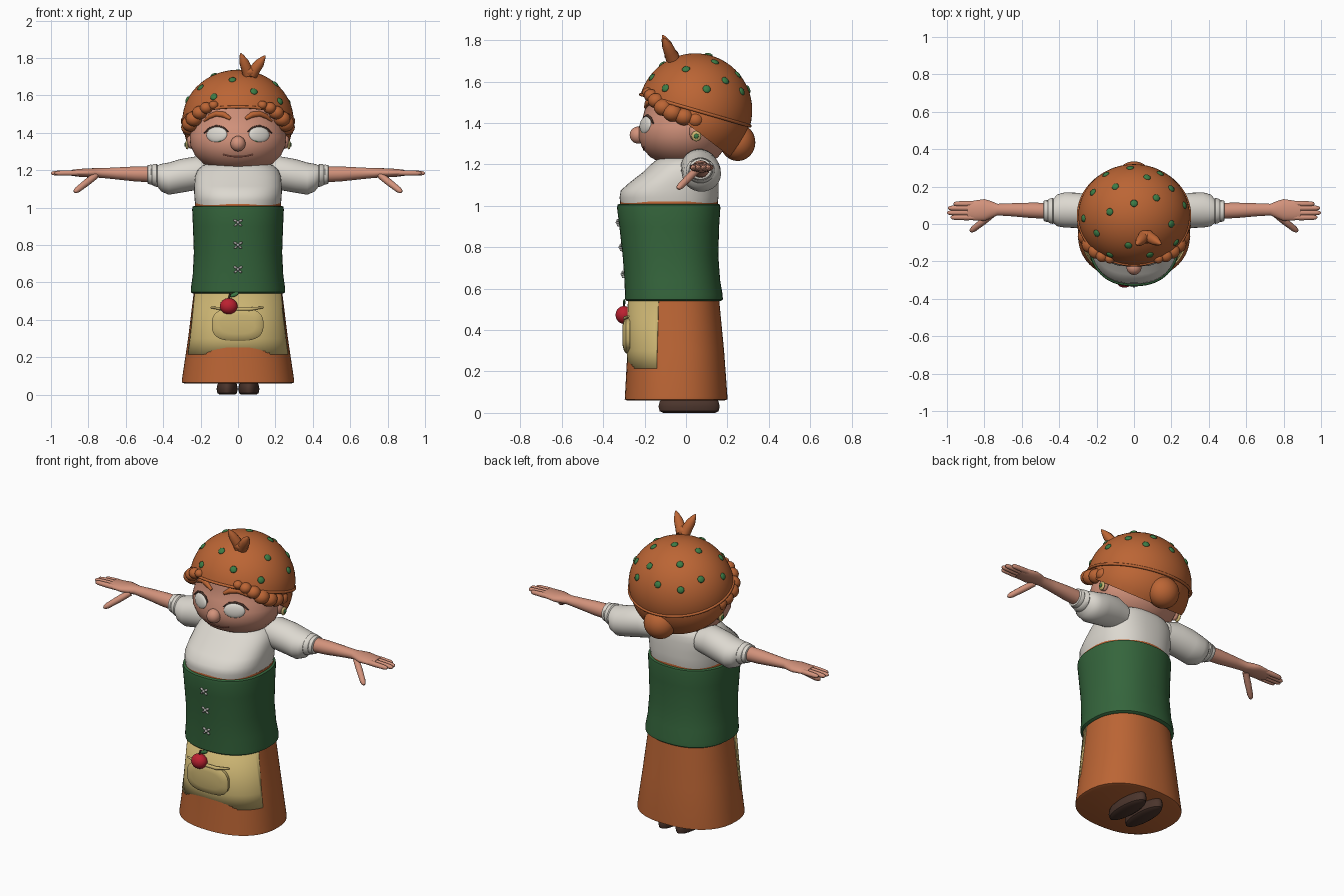
import bpy, bmesh, math
from mathutils import Vector, Matrix, Euler

cube = bpy.data.objects.get("Cube")
if cube:
    bpy.data.objects.remove(cube, do_unlink=True)


def material(name, *rgb):
    m = bpy.data.materials.new(name)
    m.use_nodes = True
    m.diffuse_color = (*rgb, 1)
    m.node_tree.nodes["Principled BSDF"].inputs["Base Color"].default_value = (*rgb, 1)
    return m


ORANGE = material("rust orange", .5, .13, .035)
GREEN = material("forest green", .035, .13, .045)
LEAF = material("leaf green", .045, .2, .06)
LINEN = material("linen white", .72, .69, .63)
SKIN = material("skin", .65, .29, .2)
STRAW = material("straw yellow", .6, .46, .17)
BROWN = material("dark brown", .07, .035, .025)
RED = material("apple red", .5, .015, .03)
SILVER = material("silver", .4, .4, .38)
ROSE = material("rose", .4, .13, .09)


def finish(bm, name, mat, angle=40):
    bmesh.ops.recalc_face_normals(bm, faces=bm.faces)
    me = bpy.data.meshes.new(name)
    bm.to_mesh(me)
    bm.free()
    me.materials.append(mat)
    me.shade_smooth()
    me.set_sharp_from_angle(angle=math.radians(angle))
    ob = bpy.data.objects.new(name, me)
    bpy.context.collection.objects.link(ob)
    return ob


def loft_bm(rings, axis="Z", power=2.0, segs=48, caps=True):
    """Rings of (position on axis, centre a, centre b, radius a, radius b)."""
    bm = bmesh.new()
    loops = []
    for t, a, b, ra, rb in rings:
        loop = []
        for i in range(segs):
            w = math.tau * i / segs
            c, s = math.cos(w), math.sin(w)
            u = a + ra * math.copysign(abs(c) ** (2 / power), c)
            v = b + rb * math.copysign(abs(s) ** (2 / power), s)
            loop.append(bm.verts.new({"Z": (u, v, t), "X": (t, u, v), "Y": (u, t, v)}[axis]))
        loops.append(loop)
    for lo, hi in zip(loops, loops[1:]):
        for i in range(segs):
            j = (i + 1) % segs
            bm.faces.new((lo[i], lo[j], hi[j], hi[i]))
    if caps:
        bm.faces.new(loops[0])
        bm.faces.new(loops[-1])
    return bm


def loft(name, mat, rings, **kw):
    return finish(loft_bm(rings, **kw), name, mat)


def body(rows, grow=0.0):
    """Rows of (z, half width, front y, back y) turned into rings."""
    return [(z, 0, (f + b) / 2, w + grow, (b - f) / 2 + grow) for z, w, f, b in rows]


def ball_bm(loc, radii, rot=(0, 0, 0), segs=32):
    bm = bmesh.new()
    m = Matrix.Translation(loc) @ Euler(rot).to_matrix().to_4x4() @ Matrix.Diagonal((*radii, 1))
    bmesh.ops.create_uvsphere(bm, u_segments=segs, v_segments=segs // 2, radius=1, matrix=m)
    return bm


def ball(name, mat, loc, radii, rot=(0, 0, 0), segs=32):
    return finish(ball_bm(loc, radii, rot, segs), name, mat, 60)


def cut(bm, point, normal, fill=True):
    bmesh.ops.bisect_plane(bm, geom=bm.verts[:] + bm.edges[:] + bm.faces[:],
                           plane_co=point, plane_no=normal, clear_inner=True)
    if fill:
        bmesh.ops.holes_fill(bm, edges=[e for e in bm.edges if e.is_boundary])
    return bm


def tube(name, mat, points, radius, taper=None, cyclic=False):
    cu = bpy.data.curves.new(name, "CURVE")
    cu.dimensions = "3D"
    cu.bevel_depth = radius
    cu.bevel_resolution = 3
    cu.use_fill_caps = True
    sp = cu.splines.new("POLY")
    sp.points.add(len(points) - 1)
    sp.use_cyclic_u = cyclic
    for i, p in enumerate(points):
        sp.points[i].co = (*p, 1)
        sp.points[i].radius = taper[i] if taper else 1
    temp = bpy.data.objects.new(name, cu)
    bpy.context.collection.objects.link(temp)
    bpy.context.view_layer.update()
    me = bpy.data.meshes.new_from_object(temp.evaluated_get(bpy.context.evaluated_depsgraph_get()))
    bpy.data.objects.remove(temp, do_unlink=True)
    bm = bmesh.new()
    bm.from_mesh(me)
    bpy.data.meshes.remove(me)
    return finish(bm, name, mat, 60)


def digit(name, start, end, r):
    a, b = Vector(start), Vector(end)
    tube(name, SKIN, [a.lerp(b, t) for t in (0, .4, .85, .96, 1)], r, (1, 1.05, .9, .65, .25))


# Skirt, apron and vest
SKIRT = [(.06, .285, -.285, .185), (.065, .3, -.296, .2), (.08, .3, -.295, .2),
         (.3, .267, -.283, .184), (.6, .23, -.272, .155)]
loft("skirt", ORANGE, body(SKIRT), power=2.3, segs=64)
APRON = [(.215, .28, -.281, .19), (.3, .267, -.28, .184), (.55, .235, -.276, .16)]
apron_bm = cut(loft_bm(body(APRON, .005), power=2.3, segs=64, caps=False),
               (0, -.137, .4), (0, -1, .03), fill=False)
apron = finish(apron_bm, "apron", STRAW)
apron.modifiers.new("thickness", "SOLIDIFY").thickness = .008
loft("vest", GREEN, body([
    (.54, .24, -.285, .168), (.548, .252, -.294, .178), (.57, .252, -.295, .177),
    (.64, .242, -.297, .165), (.76, .236, -.306, .156), (.9, .241, -.322, .16),
    (.99, .245, -.333, .166), (1.005, .243, -.331, .164), (1.01, .235, -.324, .156)]),
    power=2.3, segs=64)
loft("dress_neckline", ORANGE, body([(.98, .234, -.322, .156), (1.022, .23, -.318, .154)]), power=2.3)
loft("blouse", LINEN, body([
    (1.0, .224, -.315, .15), (1.04, .232, -.321, .157), (1.075, .234, -.315, .158),
    (1.115, .234, -.27, .158), (1.165, .23, -.205, .156), (1.2, .217, -.17, .152),
    (1.225, .19, -.14, .145), (1.25, .12, -.08, .12)]), power=2.4)

# Vest clasps
for i, (z, y) in enumerate(((.92, -.326), (.8, -.312), (.67, -.302))):
    for s in (-1, 1):
        ball(f"clasp_end_{i}_{s}", SILVER, (s * .014, y, z + .01), (.011, .01, .007), (0, s * -.5, 0), 12)
        ball(f"clasp_leg_{i}_{s}", SILVER, (s * .012, y, z - .012), (.01, .009, .006), (0, s * .6, 0), 12)
    ball(f"clasp_knot_{i}", SILVER, (0, y - .003, z), (.009, .011, .009), segs=12)

# Pocket with an apple
loft("pocket", STRAW, [(-.27, -.002, .375, .135, .085), (-.29, -.002, .375, .138, .088),
                       (-.3, -.002, .375, .125, .075), (-.306, -.002, .375, .095, .05)],
     axis="Y", power=2.8)
tube("pocket_lip", STRAW, [(-.145, -.278, .467), (-.07, -.294, .457), (.06, -.294, .457), (.135, -.278, .467)],
     .01, (.5, 1, 1, .5))
ball("apple", RED, (-.05, -.3, .473), (.047, .04, .043))
tube("apple_stem", BROWN, [(-.05, -.3, .51), (-.042, -.3, .54)], .005)
ball("apple_leaf", LEAF, (-.02, -.298, .535), (.026, .006, .011), (0, -.4, 0), 16)

# Head and face
HEAD = [(1.195, .06, -.06, .06), (1.205, .125, -.115, .11), (1.235, .185, -.172, .155),
        (1.28, .23, -.212, .19), (1.33, .254, -.23, .21), (1.38, .258, -.228, .22),
        (1.43, .252, -.208, .225), (1.48, .245, -.196, .225), (1.6, .22, -.185, .22)]
loft("head", SKIN, body(HEAD))


def face_y(x, z):
    for lo, hi in zip(HEAD, HEAD[1:]):
        if lo[0] <= z <= hi[0]:
            k = (z - lo[0]) / (hi[0] - lo[0])
            w, f, b = (p + (q - p) * k for p, q in zip(lo[1:], hi[1:]))
            return (f + b) / 2 - (b - f) / 2 * math.sqrt(1 - (x / w) ** 2)


def on_face(points, lift=0.0):
    return [(x, face_y(x, z) - lift, z) for x, z in points]


ball("nose", SKIN, (0, -.232, 1.342), (.04, .04, .041))
tube("mouth", ROSE, on_face([(x / 100, 1.272 + .012 * (x / 8) ** 2) for x in range(-8, 9, 2)]), .004)
for s, side in ((1, "left"), (-1, "right")):
    turn = (-.12, 0, s * .42)
    eye = Vector((s * .113, face_y(.113, 1.39) + .006, 1.39))
    ball(f"{side}_eye", LINEN, eye, (.06, .016, .042), turn)
    ball(f"{side}_iris", LEAF, eye + Vector((s * -.012, -.011, -.012)), (.025, .007, .027), turn, 20)
    ball(f"{side}_pupil", BROWN, eye + Vector((s * -.012, -.0155, -.012)), (.012, .005, .013), turn, 16)
    lid = [(s * x, z) for x, z in ((.052, 1.405), (.08, 1.428), (.115, 1.436), (.15, 1.425), (.182, 1.398))]
    tube(f"{side}_lashes", BROWN, on_face(lid, .003), .006, (.5, 1, 1, 1, .6))
    brow = [(s * x, z) for x, z in ((.04, 1.475), (.075, 1.497), (.115, 1.502), (.15, 1.488), (.182, 1.462))]
    tube(f"{side}_brow", ORANGE, on_face(brow), .015, (.6, 1.1, 1, .9, .3))
    # Ear, earring and side curls
    ball(f"{side}_ear", SKIN, (s * .252, .045, 1.36), (.022, .03, .045), segs=16)
    ball(f"{side}_earring", STRAW, (s * .272, .05, 1.337), (.01, .024, .026), segs=12)
    ball(f"{side}_earring_gem", LEAF, (s * .281, .05, 1.337), (.006, .012, .012), segs=12)
    for i, (x, y, z, r) in enumerate(((.13, -.185, 1.548, .026), (.17, -.17, 1.533, .034),
                                      (.205, -.145, 1.508, .04), (.235, -.11, 1.475, .045),
                                      (.253, -.065, 1.45, .048), (.258, -.01, 1.43, .046),
                                      (.255, .045, 1.415, .042))):
        ball(f"{side}_curl_{i}", ORANGE, (s * x, y, z), (r, r, r * .9), segs=20)

# Hair and bun
hair = cut(ball_bm((0, .045, 1.41), (.285, .258, .23), segs=48), (0, .02, 1.385), (0, .76, 1))
finish(hair, "hair", ORANGE)
ball("hair_bun", ORANGE, (0, .25, 1.307), (.092, .085, .09))

# Kerchief: tilted half dome, hem, knot and dots
CENTRE, UP = Vector((0, .045, 1.462)), Vector((0, .277, .96))
RX, RY = .298, .275
finish(cut(ball_bm(CENTRE, (RX, RY, RY), (-.28, 0, 0), 64), CENTRE, UP), "kerchief", ORANGE)
ACROSS = Vector((0, .96, -.277))
hem = [CENTRE + Vector((math.cos(a) * RX, 0, 0)) + ACROSS * math.sin(a) * RY
       for a in (math.tau * i / 64 for i in range(64))]
tube("kerchief_hem", ORANGE, hem, .008, cyclic=True)
ball("kerchief_knot", ORANGE, (.065, -.07, 1.728), (.04, .035, .03), segs=16)
for s, tip in ((-1, (.014, -.112, 1.825)), (1, (.145, -.108, 1.812))):
    base = Vector((.065 + s * .008, -.065, 1.715))
    tube(f"knot_end_{s}", ORANGE, [base.lerp(Vector(tip), t) for t in (0, .3, .6, .85, 1)],
         .034, (1, .85, .75, .4, .1))

DOTS = ((-.1, .2), (.07, .25), (.2, .19), (.12, .14), (0, .11), (-.13, .065), (.2, 0), (-.2, -.05),
        (-.03, -.115), (.085, -.165), (-.13, -.165), (.225, -.1), (-.27, .03), (.27, .1),
        (-.22, .17), (-.02, .3), (.14, .27), (-.15, .265))
for i, (x, y) in enumerate(DOTS):
    dy = y - CENTRE.y
    dz = RY * math.sqrt(max(0, 1 - (x / RX) ** 2 - (dy / RY) ** 2))
    normal = Vector((x / RX ** 2, dy / RY ** 2, dz / RY ** 2))
    ball(f"dot_{i}", LEAF, CENTRE + Vector((x, dy, dz)), (.02, .02, .009),
         normal.to_track_quat("Z", "Y").to_euler(), 12)

# Sleeves, arms, hands and shoes
SLEEVE = [(.15, .06, 1.18, .08, .07), (.22, .065, 1.185, .09, .09), (.31, .073, 1.169, .094, .09),
          (.37, .075, 1.155, .094, .086), (.41, .073, 1.16, .085, .074), (.43, .07, 1.169, .066, .058),
          (.435, .07, 1.172, .07, .062), (.455, .07, 1.175, .064, .057), (.46, .07, 1.175, .058, .052),
          (.465, .07, 1.176, .06, .054), (.482, .07, 1.178, .054, .05), (.485, .07, 1.178, .046, .044)]
ARM = [(.45, .07, 1.178, .043, .043), (.55, .073, 1.18, .041, .04), (.65, .076, 1.183, .035, .032),
       (.73, .077, 1.185, .031, .026), (.765, .077, 1.186, .046, .025), (.8, .075, 1.186, .058, .024),
       (.85, .072, 1.186, .054, .021), (.89, .071, 1.186, .046, .016)]
for s, side in ((1, "left"), (-1, "right")):
    for part, mat, rings in (("sleeve", LINEN, SLEEVE), ("arm", SKIN, ARM)):
        loft(f"{side}_{part}", mat, [(s * r[0], *r[1:]) for r in rings], axis="X", segs=32)
    for i, (y, tip) in enumerate(((.035, .98), (.06, 1), (.085, .995), (.108, .965))):
        digit(f"{side}_finger_{i}", (s * .85, y, 1.186), (s * tip, y, 1.184), .0145)
    digit(f"{side}_thumb", (s * .76, .05, 1.172), (s * .875, -.04, 1.083), .018)
    loft(f"{side}_shoe", BROWN, [(0, s * .058, .015, .04, .125), (.008, s * .058, .015, .052, .142),
                                 (.03, s * .058, .015, .057, .148), (.055, s * .058, .015, .052, .142),
                                 (.075, s * .058, .02, .035, .12)], segs=32)
